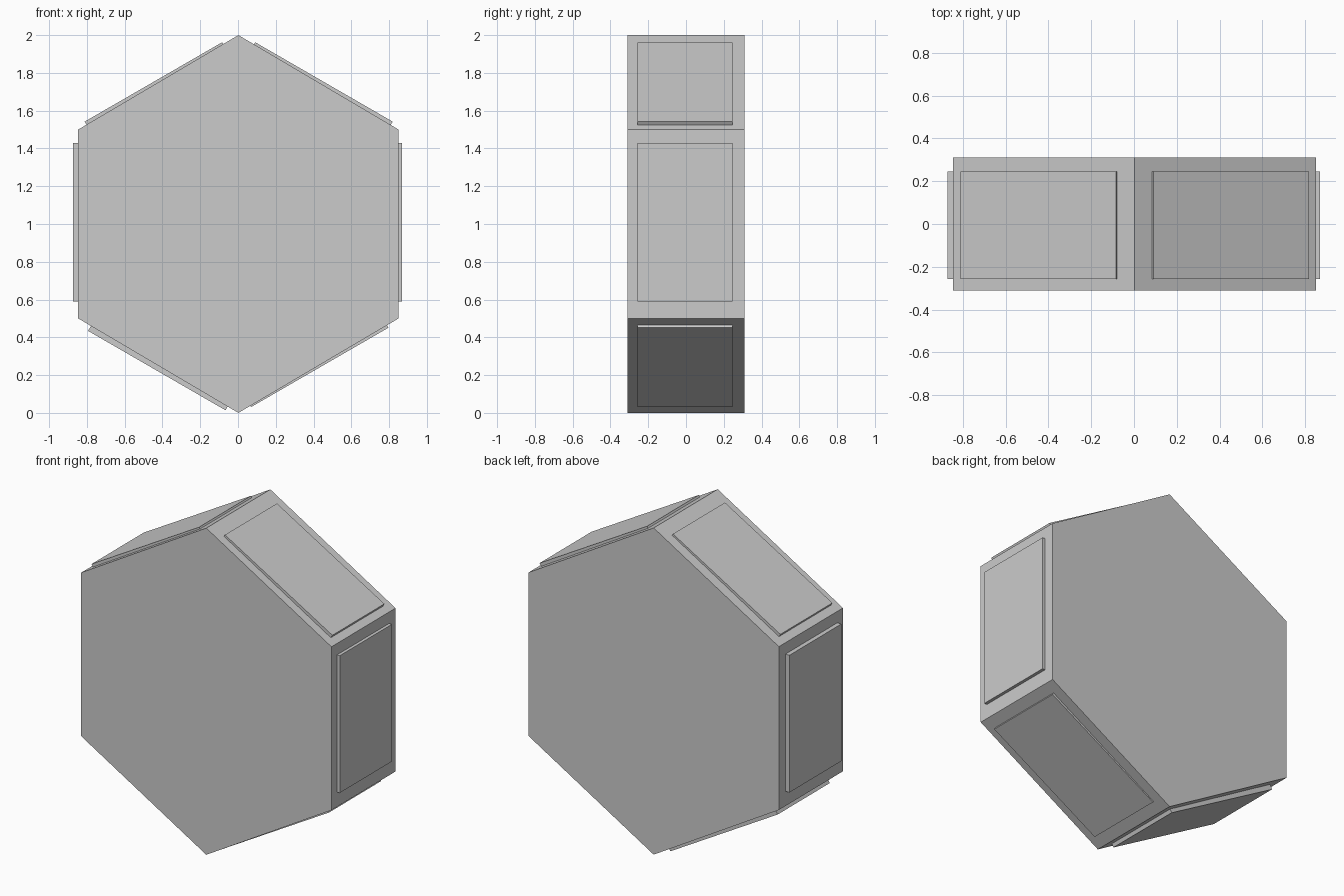
import bpy, bmesh, math
from mathutils import Matrix, Vector

if "Cube" in bpy.data.objects:
    bpy.data.objects.remove(bpy.data.objects["Cube"])


def add_object(name, bm):
    bmesh.ops.recalc_face_normals(bm, faces=bm.faces)
    mesh = bpy.data.meshes.new(name)
    bm.to_mesh(mesh)
    bm.free()
    obj = bpy.data.objects.new(name, mesh)
    bpy.context.collection.objects.link(obj)
    return obj


# Hexagonal body, extruded front to back
CX, HALF_W, HALF_D = 0.002, 0.848, 0.31
profile = [(0, 0), (HALF_W, 0.5), (HALF_W, 1.5), (0, 2), (-HALF_W, 1.5), (-HALF_W, 0.5)]
bm = bmesh.new()
face = bm.faces.new([bm.verts.new((CX + x, -HALF_D, z)) for x, z in profile])
new = bmesh.ops.extrude_face_region(bm, geom=[face], use_keep_orig=True)["geom"]
bmesh.ops.translate(bm, vec=(0, 2 * HALF_D, 0),
                    verts=[v for v in new if isinstance(v, bmesh.types.BMVert)])
add_object("hexagon_body", bm)

# Raised rectangular panel on each rim face: outer centre x, z and facing angle
LENGTH, WIDTH, THICK = 0.84, 0.503, 0.08
panels = {
    "right_panel": (0.869, 1.01, 0),
    "upper_right_panel": (0.455, 1.752, 60),
    "upper_left_panel": (-0.448, 1.752, 120),
    "left_panel": (-0.873, 1.01, 180),
    "lower_left_panel": (-0.430, 0.224, 240),
    "lower_right_panel": (0.433, 0.241, 300),
}
for name, (x, z, deg) in panels.items():
    a = math.radians(deg)
    normal = Vector((math.cos(a), 0, math.sin(a)))
    centre = Vector((x, -0.005, z)) - normal * THICK / 2
    bm = bmesh.new()
    bmesh.ops.create_cube(bm, size=1, matrix=(
        Matrix.Translation(centre) @ Matrix.Rotation(-a, 4, 'Y')
        @ Matrix.Diagonal((THICK, WIDTH, LENGTH, 1))))
    add_object(name, bm)
